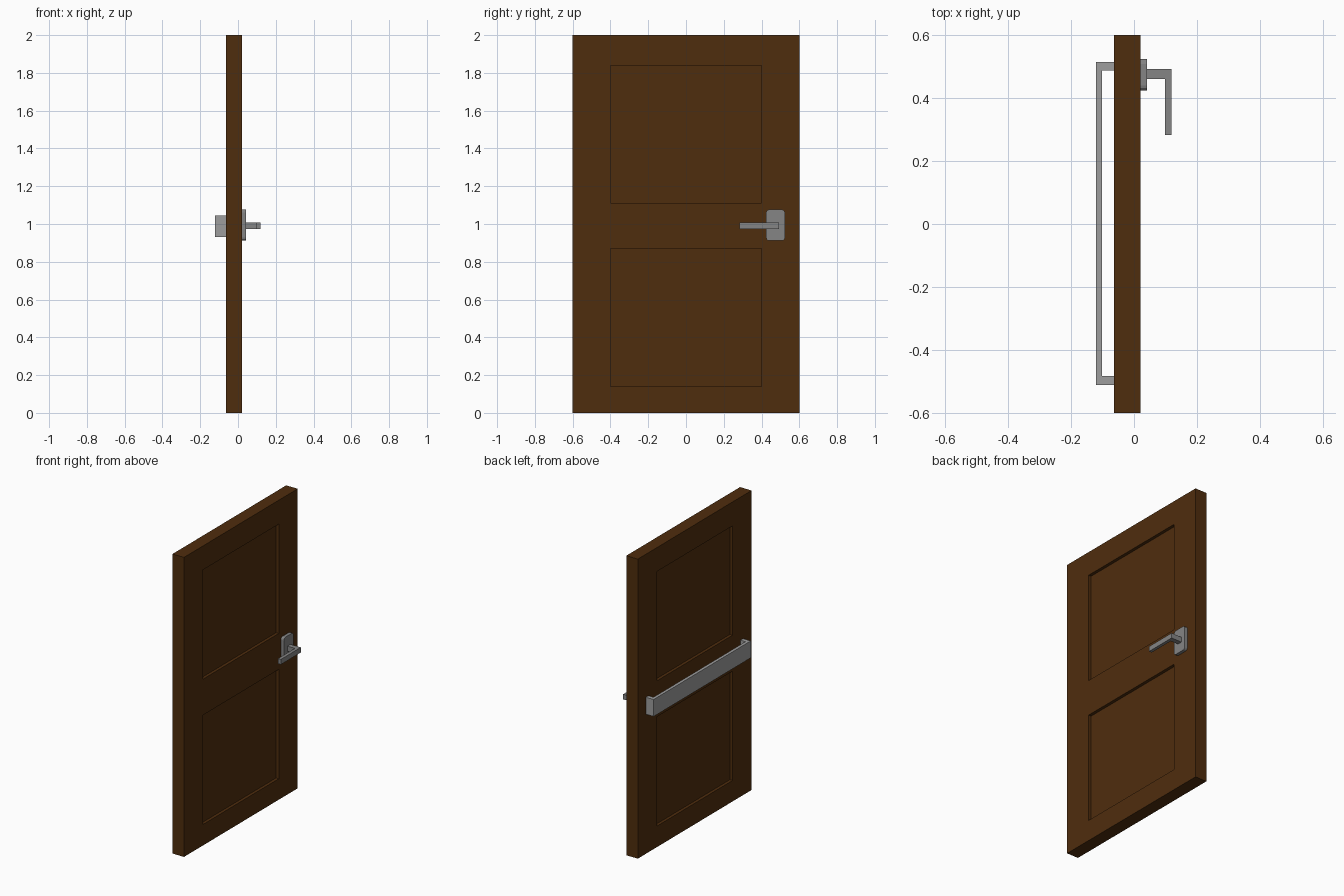
import bpy, bmesh
from mathutils import Vector

if "Cube" in bpy.data.objects:
    bpy.data.objects.remove(bpy.data.objects["Cube"])


def material(name, rgb):
    m = bpy.data.materials.new(name)
    m.diffuse_color = (*rgb, 1)
    m.use_nodes = True
    m.node_tree.nodes["Principled BSDF"].inputs["Base Color"].default_value = m.diffuse_color
    return m


wood = material("brown_wood", (0.078, 0.026, 0.004))
steel = material("dark_steel", (0.235, 0.235, 0.235))
bright = material("light_steel", (0.34, 0.34, 0.34))


def finish(bm, name, mat):
    bmesh.ops.recalc_face_normals(bm, faces=bm.faces)
    mesh = bpy.data.meshes.new(name)
    bm.to_mesh(mesh)
    bm.free()
    mesh.materials.append(mat)
    ob = bpy.data.objects.new(name, mesh)
    bpy.context.collection.objects.link(ob)
    return ob


def box(lo, hi):
    bm = bmesh.new()
    bmesh.ops.create_cube(bm, size=1)
    lo, hi = Vector(lo), Vector(hi)
    for v in bm.verts:
        v.co = (lo + hi) / 2 + v.co * (hi - lo)
    return bm


def prism(points, z0, z1):
    """Extrude an xy outline from z0 up to z1."""
    bm = bmesh.new()
    face = bm.faces.new([bm.verts.new((x, y, z0)) for x, y in points])
    top = bmesh.ops.extrude_face_region(bm, geom=[face])["geom"]
    for v in top:
        if isinstance(v, bmesh.types.BMVert):
            v.co.z = z1
    return bm


# Door leaf, with two recessed panels on each side
bm = box((-0.064, -0.6, 0), (0.021, 0.6, 2))
cuts = [((0, y, 0), (0, 1, 0)) for y in (-0.4, 0.4)]
cuts += [((0, 0, z), (0, 0, 1)) for z in (0.14, 0.87, 1.11, 1.84)]
for co, no in cuts:
    bmesh.ops.bisect_plane(bm, geom=bm.verts[:] + bm.edges[:] + bm.faces[:],
                           plane_co=co, plane_no=no)
bm.normal_update()
panels = []
for f in bm.faces:
    c = f.calc_center_median()
    if abs(f.normal.x) > 0.9 and abs(c.y) < 0.4 and \
            (0.14 < c.z < 0.87 or 1.11 < c.z < 1.84):
        panels.append((f, f.normal.copy()))
for f, n in panels:
    new = bmesh.ops.extrude_discrete_faces(bm, faces=[f])["faces"][0]
    for v in new.verts:
        v.co -= n * 0.02
finish(bm, "door_leaf", wood)

# Lever backplate with rounded corners
bm = box((0.021, 0.424, 0.912), (0.042, 0.524, 1.076))
corners = [e for e in bm.edges if abs(e.verts[0].co.x - e.verts[1].co.x) > 0.01]
bmesh.ops.bevel(bm, geom=corners, offset=0.016, segments=3, profile=0.5,
                affect='EDGES')
finish(bm, "lever_backplate", steel)

# L-shaped lever handle
finish(prism([(0.04, 0.461), (0.098, 0.461), (0.098, 0.282), (0.119, 0.282),
              (0.119, 0.493), (0.04, 0.493)], 0.974, 1.008),
       "lever_handle", steel)

# Push bar with its two end brackets, as one U outline
finish(prism([(-0.063, -0.511), (-0.121, -0.511), (-0.121, 0.515),
              (-0.063, 0.515), (-0.063, 0.487), (-0.101, 0.487),
              (-0.101, -0.483), (-0.063, -0.483)], 0.932, 1.045),
       "push_bar", bright)
